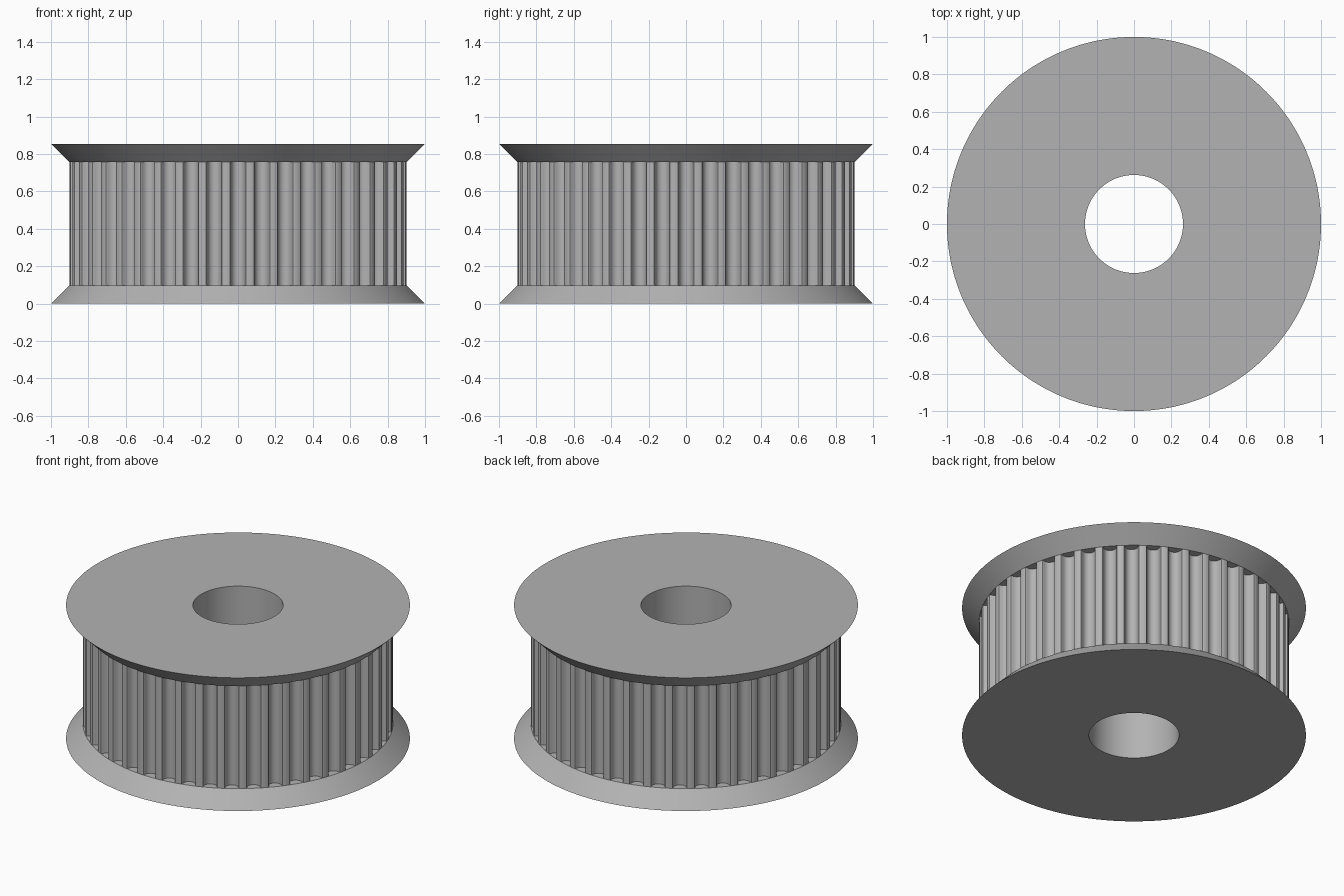
import bpy
import bmesh
from math import cos, sin, pi, sqrt, atan2

cube = bpy.data.objects.get("Cube")
if cube:
    bpy.data.objects.remove(cube, do_unlink=True)

TEETH = 44
SEGMENTS = TEETH * 4
HEIGHT = 0.855
LIP = 0.098          # height of each flange
TIP = 0.902          # tooth tip radius
BORE = 0.262
UNIT = 0.0656        # groove profile scale

metal = bpy.data.materials.new("plain grey")
metal.use_nodes = True
GREY = (0.45, 0.45, 0.45, 1)
metal.diffuse_color = GREY
metal.node_tree.nodes["Principled BSDF"].inputs["Base Color"].default_value = GREY


def circle(radius):
    return [(radius * cos(2 * pi * i / SEGMENTS), radius * sin(2 * pi * i / SEGMENTS))
            for i in range(SEGMENTS)]


def skin(name, sections):
    """Join closed outlines, given as (points, z), with bands of quads."""
    bm = bmesh.new()
    rings = [[bm.verts.new((x, y, z)) for x, y in pts] for pts, z in sections]
    for a, b in zip(rings, rings[1:]):
        for i in range(len(a)):
            j = (i + 1) % len(a)
            bm.faces.new((a[i], a[j], b[j], b[i]))
    mesh = bpy.data.meshes.new(name)
    bm.to_mesh(mesh)
    bm.free()
    mesh.materials.append(metal)
    obj = bpy.data.objects.new(name, mesh)
    bpy.context.collection.objects.link(obj)
    bpy.ops.object.select_all(action="DESELECT")
    obj.select_set(True)
    bpy.context.view_layer.objects.active = obj
    bpy.ops.object.shade_smooth_by_angle(angle=pi / 6)
    return obj


# Rounded groove: half width and depth, from lip to floor
half = [(0.747, 0), (0.648, 0.037), (0.598, 0.13), (0.579, 0.238), (0.547, 0.343),
        (0.505, 0.444), (0.452, 0.54), (0.358, 0.637), (0.248, 0.707), (0.127, 0.75)]
groove = [(-w, d) for w, d in half] + [(0, 0.764)] + [(w, d) for w, d in reversed(half)]
lip_w = half[0][0] * UNIT
lip_r = sqrt(TIP ** 2 - lip_w ** 2)
lip_angle = atan2(lip_w, lip_r)
pitch = 2 * pi / TEETH

# Toothed outline: one groove and one tooth tip per pitch
outline = []
for k in range(TEETH):
    turn = k * pitch
    c, s = cos(turn), sin(turn)
    for w, d in groove:
        x, y = lip_r - d * UNIT, w * UNIT
        outline.append((x * c - y * s, x * s + y * c))
    middle = turn + pitch / 2
    outline.append((TIP * cos(middle), TIP * sin(middle)))

skin("toothed_rim", [(outline, LIP), (outline, HEIGHT - LIP)])

# Flanges: flat face, sloped edge and the shelf behind the teeth
shelf = TIP - 0.062
skin("bottom_flange", [(circle(BORE), 0), (circle(1), 0),
                       (circle(TIP), LIP), (circle(shelf), LIP)])
skin("top_flange", [(circle(shelf), HEIGHT - LIP), (circle(TIP), HEIGHT - LIP),
                    (circle(1), HEIGHT), (circle(BORE), HEIGHT)])

# Shaft hole wall, facing inward
skin("shaft_bore", [(circle(BORE), HEIGHT), (circle(BORE), 0)])
